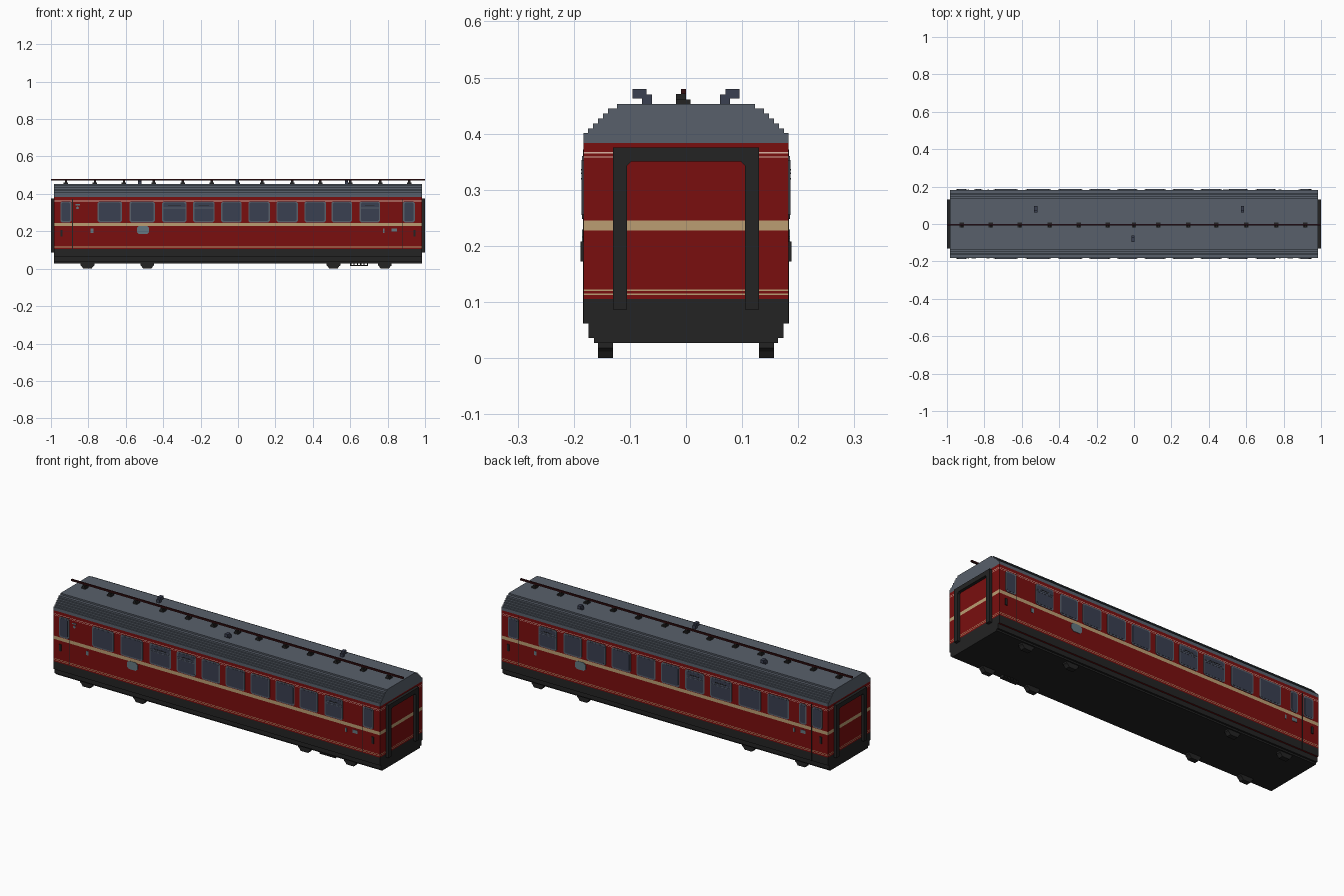
import bpy
import bmesh

if "Cube" in bpy.data.objects:
    bpy.data.objects.remove(bpy.data.objects["Cube"], do_unlink=True)


def material(name, rgb):
    m = bpy.data.materials.new(name)
    m.use_nodes = True
    m.diffuse_color = (*rgb, 1)
    bsdf = next(n for n in m.node_tree.nodes if n.type == 'BSDF_PRINCIPLED')
    bsdf.inputs["Base Color"].default_value = (*rgb, 1)
    bsdf.inputs["Roughness"].default_value = 0.7
    return m


RED = material("dark red", (0.195, 0.0045, 0.0045))
CREAM = material("cream", (0.50, 0.34, 0.17))
PALE = material("pale cream", (0.70, 0.45, 0.36))
DARK = material("near black", (0.017, 0.017, 0.017))
ROOF = material("roof grey", (0.098, 0.117, 0.147))
GLASS = material("blue grey glass", (0.042, 0.050, 0.082))
PLATE = material("light blue grey", (0.13, 0.19, 0.22))
ROD = material("dark maroon", (0.035, 0.005, 0.006))

L, W = 0.984, 0.183      # half length and half width of the car body


def finish(name, bm, *mats):
    bmesh.ops.recalc_face_normals(bm, faces=bm.faces[:])
    me = bpy.data.meshes.new(name)
    bm.to_mesh(me)
    bm.free()
    for m in mats:
        me.materials.append(m)
    ob = bpy.data.objects.new(name, me)
    bpy.context.collection.objects.link(ob)
    return ob


def add_prism(bm, profile, axis, a, b):
    """Extrude a closed profile along x (profile is y,z) or y (profile is x,z)."""
    def co(p, t):
        return (t, p[0], p[1]) if axis == 'x' else (p[0], t, p[1])
    face = bm.faces.new([bm.verts.new(co(p, a)) for p in profile])
    ext = bmesh.ops.extrude_face_region(bm, geom=[face])
    for v in ext["geom"]:
        if isinstance(v, bmesh.types.BMVert):
            v.co[0 if axis == 'x' else 1] = b


def prism(name, profile, axis, a, b, mat):
    bm = bmesh.new()
    add_prism(bm, profile, axis, a, b)
    return finish(name, bm, mat)


def rect(u0, u1, z0, z1, c=0.0):
    """Rectangle profile with optional cut corners."""
    if c == 0:
        return [(u0, z0), (u1, z0), (u1, z1), (u0, z1)]
    return [(u0 + c, z0), (u1 - c, z0), (u1, z0 + c), (u1, z1 - c),
            (u1 - c, z1), (u0 + c, z1), (u0, z1 - c), (u0, z0 + c)]


def box(name, x0, x1, y0, y1, z0, z1, mat):
    return prism(name, rect(x0, x1, z0, z1), 'y', y0, y1, mat)


def side_plate(name, s, x0, x1, z0, z1, t, mat, c=0.0):
    """Thin plate on the front (s = -1) or back (s = 1) wall."""
    return prism(name, rect(x0, x1, z0, z1, c), 'y', s * (W - 0.002), s * (W + t), mat)


def mirrored(half):
    return half + [(-y, z) for y, z in reversed(half)]


# Car body, cut at the stripe heights and coloured by height
bands = [(0.062, 0.105, 1), (0.1125, 0.1150, 2), (0.1200, 0.1225, 2),
         (0.227, 0.245, 2), (0.3575, 0.3595, 3), (0.3645, 0.3670, 3)]
bm = bmesh.new()
add_prism(bm, rect(-W, W, 0.062, 0.383), 'x', -L, L)
for z in [z for b in bands for z in b[:2]][1:]:
    bmesh.ops.bisect_plane(bm, geom=bm.verts[:] + bm.edges[:] + bm.faces[:],
                           plane_co=(0, 0, z), plane_no=(0, 0, 1))
for f in bm.faces:
    zc = f.calc_center_median().z
    f.material_index = next((i for a, b, i in bands if a <= zc <= b), 0)
finish("car_body", bm, RED, DARK, CREAM, PALE)

# Stepped underframe
prism("underframe", mirrored([(0.164, 0.027), (0.164, 0.036), (0.174, 0.036), (0.174, 0.063)]),
      'x', -L, L, DARK)

# Roof with stepped shoulders
steps = [(W, 0.383), (W, 0.401)]
for y, z in [(0.175, 0.409), (0.166, 0.418), (0.157, 0.427), (0.148, 0.436),
             (0.139, 0.445), (0.123, 0.453)]:
    steps += [(y, steps[-1][1]), (y, z)]
prism("roof", mirrored(steps), 'x', -L, L, ROOF)

# Gangway frames on both ends
arch = mirrored([(0.105, 0.087), (0.130, 0.087), (0.130, 0.375)])
arch += [(-0.105, 0.343), (-0.098, 0.350), (0.098, 0.350), (0.105, 0.343)]
for side, s in (("left", 1), ("right", -1)):
    prism(side + "_gangway_frame", arch, 'x', s * (L - 0.002), s * 1.0, DARK)

# Windows: (x start, x end, has a sliding upper pane)
windows = [(-0.75, -0.62, 0), (-0.58, -0.445, 0), (-0.405, -0.275, 1), (-0.24, -0.125, 1),
           (-0.09, 0.02, 0), (0.055, 0.17, 0), (0.205, 0.32, 0), (0.355, 0.47, 0),
           (0.50, 0.61, 0), (0.65, 0.76, 1)]
doors = [(-0.95, -0.89, 0), (0.882, 0.945, 0)]


def window(name, s, x0, x1, slider):
    side_plate(name + "_frame", s, x0, x1, 0.248, 0.360, 0.002, ROOF, 0.008)
    side_plate(name + "_glass", s, x0 + 0.007, x1 - 0.007, 0.255, 0.353, 0.003, GLASS, 0.006)
    if slider:
        for z in (0.318, 0.328):
            side_plate(name + "_bar", s, x0 + 0.007, x1 - 0.007, z, z + 0.003, 0.004, ROOF)
        side_plate(name + "_latch", s, x0 + 0.03, x1 - 0.03, 0.334, 0.337, 0.004, DARK)


for side, s in (("front", -1), ("back", 1)):
    for i, (x0, x1, slider) in enumerate(windows):
        window(f"{side}_window_{i + 1}", s, x0, x1, slider)
    for i, (x0, x1, slider) in enumerate(doors):
        window(f"{side}_door_window_{i + 1}", s, x0, x1, slider)
    # Door seams and handles
    for e in (-1, 1):
        x = e * 0.881 - (0.004 if e < 0 else 0)
        side_plate(side + "_door_seam", s, x - 0.0015, x + 0.0015, 0.062, 0.372, 0.001, DARK)
        side_plate(side + "_door_handle", s, e * 0.943 - 0.006, e * 0.943 + 0.006,
                   0.172, 0.208, 0.005, DARK)
    # Wall plates, turned half round for the back wall
    for x, z, w, h, c in [(-0.508, 0.207, 0.066, 0.044, 0.012), (-0.78, 0.203, 0.016, 0.022, 0),
                          (0.78, 0.203, 0.008, 0.022, 0), (0.835, 0.207, 0.030, 0.018, 0),
                          (-0.858, 0.342, 0.024, 0.006, 0), (-0.858, 0.325, 0.014, 0.014, 0.004)]:
        if s > 0 and z > 0.3:
            continue
        cx = x * -s
        side_plate(side + "_wall_plate", s, cx - w / 2, cx + w / 2, z - h / 2, z + h / 2,
                   0.002, PLATE, c)
window("back_washroom_window", 1, -0.855, -0.81, 0)

# Wheel shoes below the underframe
for x in (-0.805, -0.485, 0.51, 0.785):
    shoe = [(x - 0.022, 0), (x + 0.022, 0), (x + 0.030, 0.012), (x + 0.037, 0.018),
            (x + 0.037, 0.030), (x - 0.037, 0.030), (x - 0.037, 0.018), (x - 0.030, 0.012)]
    for side, s in (("front", -1), ("back", 1)):
        prism(side + "_wheel_shoe", shoe, 'y', s * 0.130, s * 0.157, DARK)

# Equipment grille under the floor
box("grille_rail", 0.60, 0.695, -0.155, -0.132, 0.014, 0.019, DARK)
for i in range(6):
    x = 0.60 + i * 0.0178
    box("grille_post", x, x + 0.006, -0.155, -0.132, 0.014, 0.029, DARK)

# Roof line on small insulators
box("roof_rod", -1.0, 1.0, -0.009, 0.0, 0.471, 0.480, ROD)
for x in (-0.92, -0.765, -0.61, -0.45, -0.295, -0.14, 0.0, 0.13, 0.29, 0.44, 0.60, 0.76, 0.915):
    box("insulator_base", x - 0.012, x + 0.012, -0.018, 0.008, 0.452, 0.461, DARK)
    box("insulator_post", x - 0.006, x + 0.006, -0.018, 0.0, 0.461, 0.471, DARK)

# Hooked roof vents
for x, s in ((-0.525, 1), (0.58, 1), (-0.005, -1)):
    hook = [(0.061, 0.452), (0.078, 0.452), (0.078, 0.463), (0.095, 0.463),
            (0.095, 0.480), (0.070, 0.480), (0.070, 0.470), (0.061, 0.470)]
    prism("roof_vent", [(s * y, z) for y, z in hook], 'x', x - 0.009, x + 0.009, GLASS)
